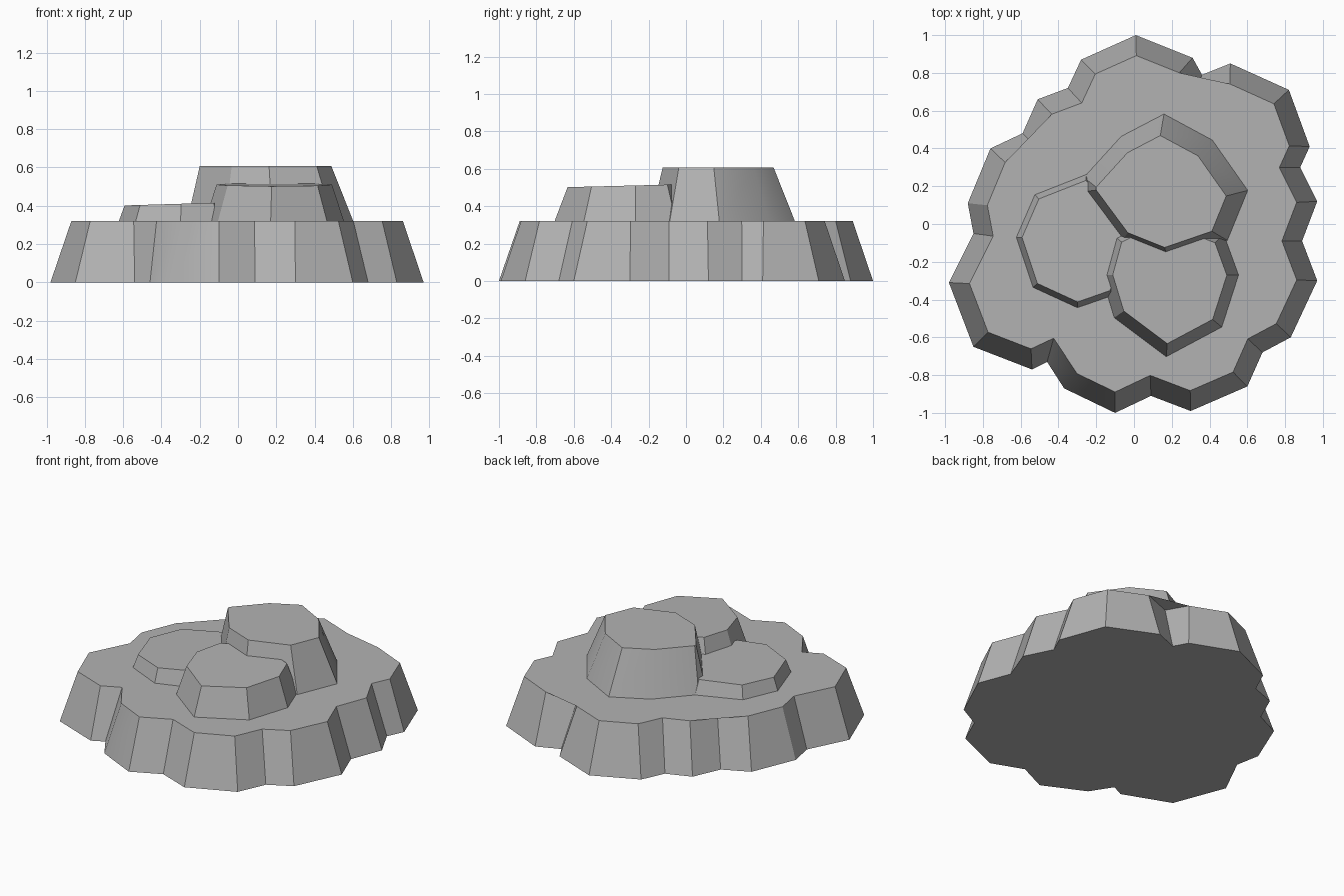
import bpy
import bmesh
import math
from mathutils import Vector

default_cube = bpy.data.objects.get("Cube")
if default_cube:
    bpy.data.objects.remove(default_cube, do_unlink=True)

stone = bpy.data.materials.new("stone_grey")
stone.use_nodes = True
grey = (0.45, 0.45, 0.45, 1)
stone.diffuse_color = grey
stone.node_tree.nodes["Principled BSDF"].inputs["Base Color"].default_value = grey


def inset_outline(points, amount, shift):
    """Move every corner of a counter-clockwise outline inwards along its mitre."""
    result = []
    count = len(points)
    for i, corner in enumerate(points):
        before = (corner - points[i - 1]).normalized()
        after = (points[(i + 1) % count] - corner).normalized()
        normal_before = Vector((-before.y, before.x))
        normal_after = Vector((-after.y, after.x))
        mitre = (normal_before + normal_after).normalized()
        stretch = min(1 / max(mitre.dot(normal_after), 0.1), 1.3)
        result.append(corner + mitre * amount * stretch + Vector(shift))
    return result


def rock_slab(name, outline, bottom, top, inset, shift=(0, 0), tilt=(0, 0)):
    """Build a closed slab with sloping walls; outline is in hundredths of a unit."""
    foot = [Vector(point) / 100 for point in outline]
    rim = inset_outline(foot, inset, shift)
    slope = Vector(tilt)
    centre = sum(rim, Vector((0, 0))) / len(rim)

    bm = bmesh.new()
    lower = [bm.verts.new((p.x, p.y, bottom)) for p in foot]
    upper = [bm.verts.new((p.x, p.y, top + slope.dot(p - centre))) for p in rim]
    count = len(foot)
    for i in range(count):
        j = (i + 1) % count
        bm.faces.new((lower[i], lower[j], upper[j], upper[i]))
    caps = [bm.faces.new(upper), bm.faces.new(lower[::-1])]
    bmesh.ops.triangulate(bm, faces=caps)
    bmesh.ops.recalc_face_normals(bm, faces=bm.faces[:])

    mesh = bpy.data.meshes.new(name)
    bm.to_mesh(mesh)
    bm.free()
    mesh.materials.append(stone)
    slab = bpy.data.objects.new(name, mesh)
    bpy.context.collection.objects.link(slab)

    # Keep the strong ridges crisp and blend the shallow ones
    bpy.ops.object.select_all(action="DESELECT")
    slab.select_set(True)
    bpy.context.view_layer.objects.active = slab
    bpy.ops.object.shade_smooth_by_angle(angle=math.radians(30))
    return slab


# Wide notched base
rock_slab(
    "base_rock",
    [(1, 100), (-28, 87), (-35, 72), (-51, 66), (-59, 48), (-76, 40),
     (-88, 11), (-85, -5), (-98, -31), (-85, -65), (-54, -77), (-46, -73),
     (-37, -87), (-10, -100), (9, -91), (30, -99), (60, -86), (68, -68),
     (83, -60), (97, -30), (89, -9), (97, 12), (88, 30), (93, 41),
     (82, 71), (51, 85), (36, 79), (31, 88)],
    bottom=0, top=0.32, inset=0.1)

# Tallest outcrop, towards the back
rock_slab(
    "tall_rock",
    [(16, 59), (-7, 47), (-27, 25), (-27, 17), (-7, -10), (18, -20),
     (50, -9), (61, 18), (42, 45)],
    bottom=0.3, top=0.607, inset=0.09, shift=(-0.02, -0.02))

# Middle outcrop, at the front
rock_slab(
    "front_rock",
    [(17, -71), (47, -55), (56, -27), (48, -5), (15, 8), (-12, -5),
     (-18, -27), (-11, -50)],
    bottom=0.3, top=0.51, inset=0.065, tilt=(0, 0.025))

# Lowest outcrop, on the right-hand side
rock_slab(
    "low_rock",
    [(-25, 27), (-53, 16), (-63, -7), (-54, -34), (-30, -45), (-10, -38),
     (0, -10), (-10, 15)],
    bottom=0.3, top=0.41, inset=0.035, tilt=(0.03, 0))
